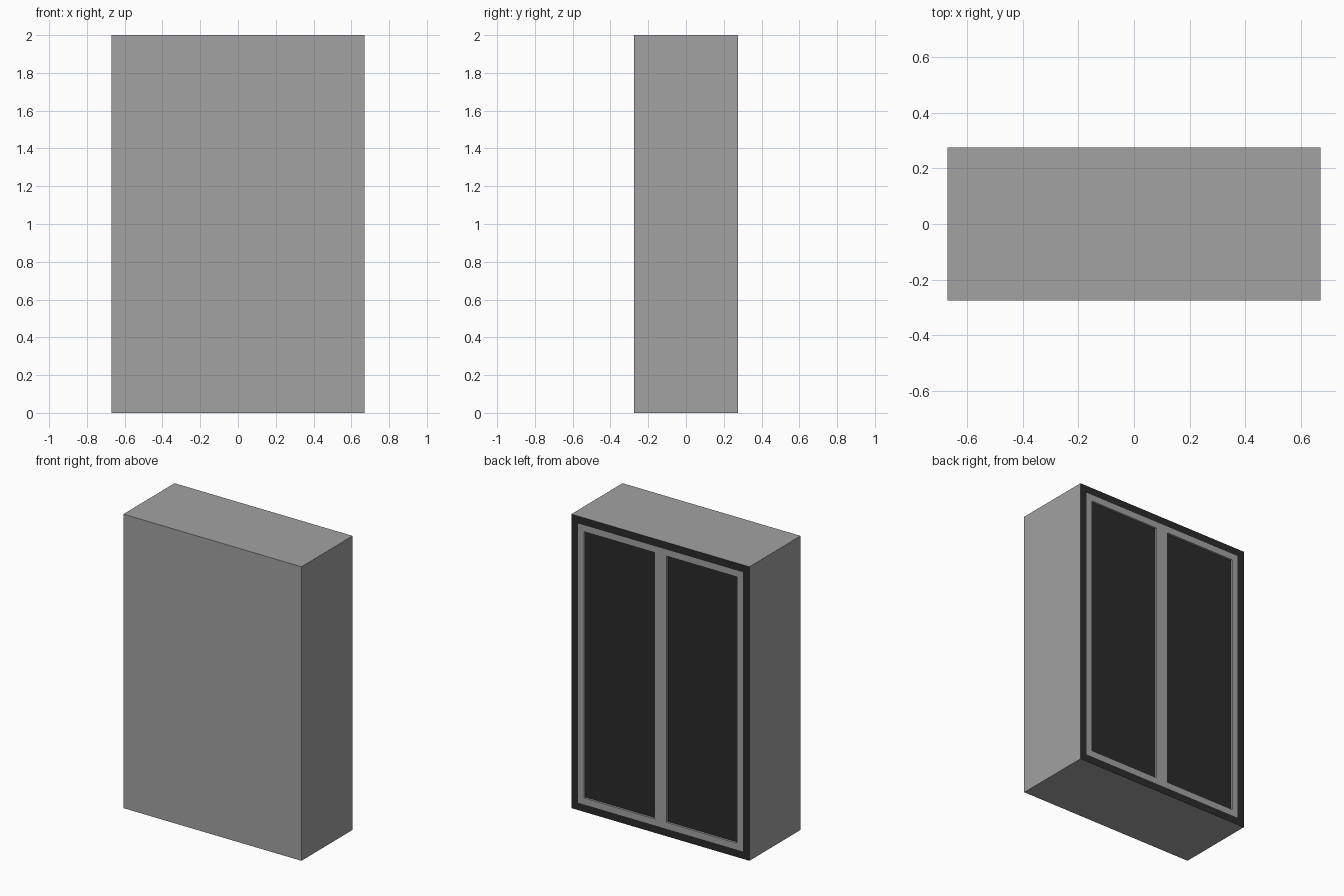
import bpy, bmesh

if "Cube" in bpy.data.objects:
    bpy.data.objects.remove(bpy.data.objects["Cube"])

W, D, H = 1.34, 0.55, 2.0      # overall size
RIM, RECESS = 0.05, 0.015      # back rim width, panel depth
OPEN = 0.094                   # opening distance from the outer edge
BACK = D / 2

dark = bpy.data.materials.new("dark_grey")
dark.diffuse_color = (0.023, 0.023, 0.023, 1)
dark.use_nodes = True
dark.node_tree.nodes["Principled BSDF"].inputs["Base Color"].default_value = dark.diffuse_color
grey = bpy.data.materials.new("mid_grey")
grey.diffuse_color = (0.36, 0.36, 0.36, 1)
grey.use_nodes = True
grey.node_tree.nodes["Principled BSDF"].inputs["Base Color"].default_value = grey.diffuse_color


def finish(name, bm):
    bmesh.ops.recalc_face_normals(bm, faces=bm.faces)
    mesh = bpy.data.meshes.new(name)
    bm.to_mesh(mesh)
    bm.free()
    mesh.materials.append(grey)
    mesh.materials.append(dark)
    obj = bpy.data.objects.new(name, mesh)
    bpy.context.collection.objects.link(obj)
    return obj


# Cabinet body: plain box with a dark rim and a shallow dark pocket in the back
bm = bmesh.new()
bmesh.ops.create_cube(bm, size=1)
bmesh.ops.scale(bm, vec=(W, D, H), verts=bm.verts)
bmesh.ops.translate(bm, vec=(0, 0, H / 2), verts=bm.verts)
bm.normal_update()
back = next(f for f in bm.faces if f.normal.y > 0.9)
rim = bmesh.ops.inset_region(bm, faces=[back], thickness=RIM,
                             use_even_offset=True)["faces"]
bmesh.ops.inset_region(bm, faces=[back], thickness=0, depth=-RECESS)
for f in rim + [back]:
    f.material_index = 1
finish("cabinet_body", bm)

# Frame with two tall openings, flush with the rim
bm = bmesh.new()
xs = [-W / 2 + RIM, -W / 2 + OPEN, -0.045, 0.045, W / 2 - OPEN, W / 2 - RIM]
zs = [RIM, OPEN, H - OPEN, H - RIM]
grid = [[bm.verts.new((x, BACK - RECESS, z)) for x in xs] for z in zs]
for r in range(3):
    for c in range(5):
        if r == 1 and c in (1, 3):
            continue
        bm.faces.new((grid[r][c], grid[r][c + 1], grid[r + 1][c + 1], grid[r + 1][c]))
front = bmesh.ops.extrude_face_region(bm, geom=bm.faces[:], use_keep_orig=True)["geom"]
bmesh.ops.translate(bm, vec=(0, RECESS, 0),
                    verts=[v for v in front if isinstance(v, bmesh.types.BMVert)])
finish("back_frame", bm)
